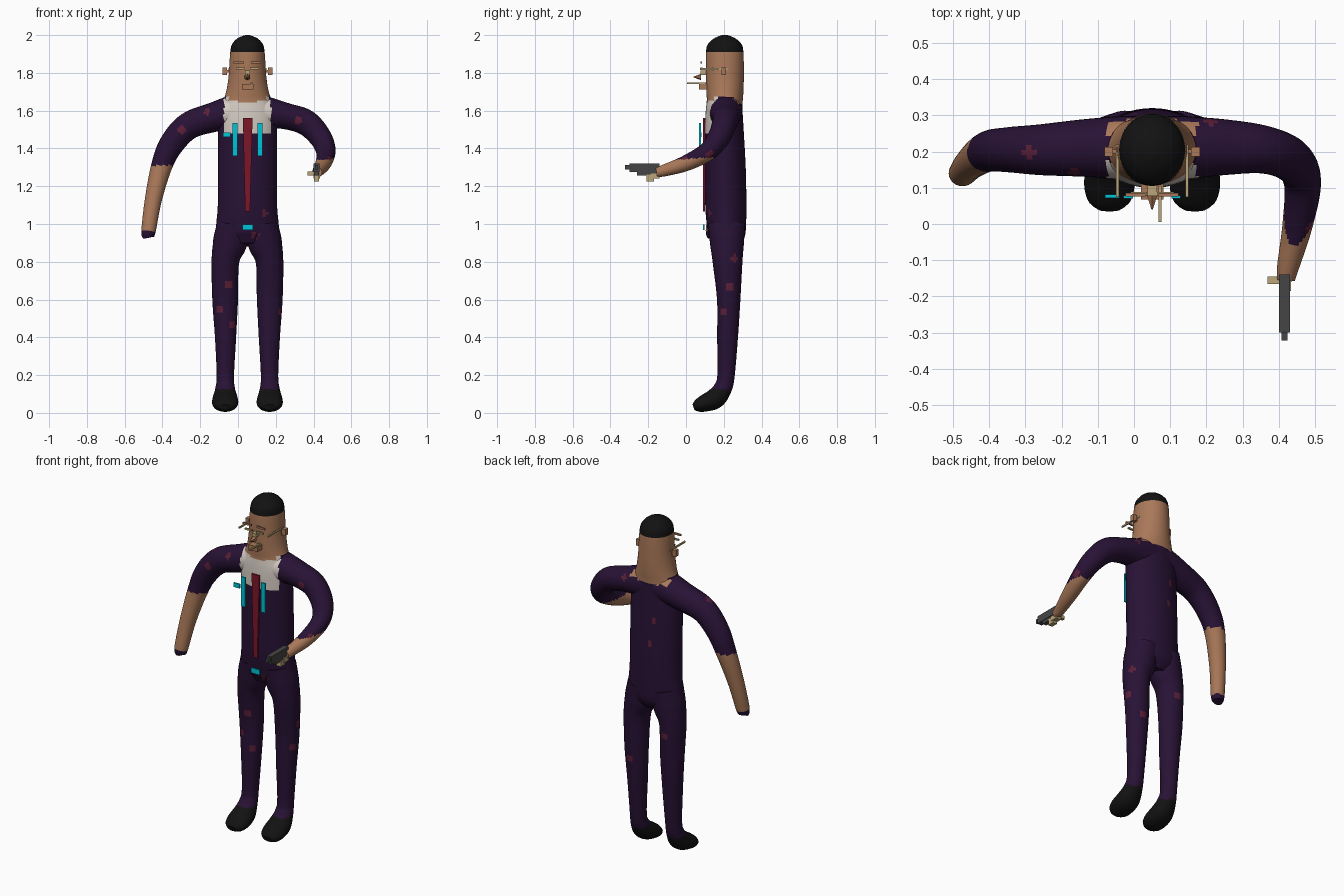
import bpy, bmesh, math
from mathutils import Vector

if "Cube" in bpy.data.objects:
    bpy.data.objects.remove(bpy.data.objects["Cube"])

CX = 0.05  # symmetry line of the body

def mat(name, r, g, b):
    m = bpy.data.materials.new(name)
    m.diffuse_color = (r, g, b, 1)
    m.use_nodes = True
    m.node_tree.nodes["Principled BSDF"].inputs["Base Color"].default_value = m.diffuse_color
    return m

SUIT, SKIN, BLACK, SHIRT, STAIN, TIE, CYAN, GREY, TAN = range(9)
MATS = [mat("suit purple", .021, .006, .036), mat("skin", .40, .19, .10),
        mat("black", .006, .006, .006), mat("shirt white", .66, .60, .54),
        mat("stain red", .11, .014, .04), mat("tie red", .20, .008, .022),
        mat("cyan", .0, .55, .68), mat("gun grey", .06, .06, .06),
        mat("tan", .50, .38, .19)]

# stain spots, snapped to the nearest faces
SPOTS = [(-.165, .14, 1.585), (-.28, .20, 1.58), (-.30, .15, 1.50), (.15, .11, 1.06),
         (.085, .11, .93), (-.04, .14, .675), (-.10, .16, .545), (-.015, .17, .47),
         (.24, .27, .81), (.24, .235, .67), (.23, .195, .53), (.475, 0, 1.34),
         (.32, .14, 1.55), (.50, .12, 1.37), (0, .31, 1.42), (.02, .32, 1.28),
         (.21, .28, 1.61), (-.06, .29, .75), (.17, .29, .55)]

def finish(bm, name, smooth=True):
    me = bpy.data.meshes.new(name)
    bm.to_mesh(me)
    bm.free()
    for m in MATS:
        me.materials.append(m)
    ob = bpy.data.objects.new(name, me)
    bpy.context.collection.objects.link(ob)
    if smooth:
        bpy.context.view_layer.objects.active = ob
        ob.select_set(True)
        bpy.ops.object.shade_smooth_by_angle(angle=math.radians(35))
        ob.select_set(False)
    return ob

def spline(keys, step):
    """Catmull-Rom through (x, y, z, ra, rb) keys."""
    out, n = [], len(keys)
    for i in range(n - 1):
        p = [keys[max(0, min(n - 1, i + k))] for k in (-1, 0, 1, 2)]
        cuts = max(2, round((Vector(p[2][:3]) - Vector(p[1][:3])).length / step))
        for j in range(cuts):
            t = j / cuts
            out.append([.5 * (2 * b + (c - a) * t + (2 * a - 5 * b + 4 * c - d) * t * t
                              + (3 * b - a - 3 * c + d) * t ** 3) for a, b, c, d in zip(*p)])
    return out + [list(keys[-1])]

def loft(name, keys, side, rule, sides=40, step=.012):
    """Tube of elliptical rings; rule(centre, normal) picks each face colour."""
    rings = spline(keys, step)
    pts = [Vector(r[:3]) for r in rings]
    u, bm, loops = Vector(side), bmesh.new(), []
    for i, r in enumerate(rings):
        t = (pts[min(i + 1, len(pts) - 1)] - pts[max(i - 1, 0)]).normalized()
        u = (u - t * u.dot(t)).normalized()
        v = t.cross(u)
        loops.append([bm.verts.new(pts[i] + u * r[3] * math.cos(a) + v * r[4] * math.sin(a))
                      for a in (2 * math.pi * k / sides for k in range(sides))])
    for a, b in zip(loops, loops[1:]):
        for k in range(sides):
            m = (k + 1) % sides
            bm.faces.new((a[k], a[m], b[m], b[k]))
    bm.faces.new(loops[0][::-1])
    bm.faces.new(loops[-1])
    bmesh.ops.recalc_face_normals(bm, faces=bm.faces)
    bm.normal_update()
    info = [(f, f.calc_center_median()) for f in bm.faces]
    for f, c in info:
        f.material_index = rule(c, f.normal)
    for s in SPOTS:
        s = Vector(s)
        near = min(info, key=lambda e: (e[1] - s).length)[1]
        if (near - s).length < .045:
            for f, c in info:
                if (c - near).length < .019 and f.material_index == SUIT:
                    f.material_index = STAIN
    return finish(bm, name)

def box(name, x, y, z, colour):
    bm = bmesh.new()
    bmesh.ops.create_cube(bm, size=1)
    for v in bm.verts:
        v.co = [(lo + hi) / 2 + c * (hi - lo) for c, (lo, hi) in zip(v.co, (x, y, z))]
    for f in bm.faces:
        f.material_index = colour
    return finish(bm, name, False)

def cone(name, loc, r1, r2, depth, axis, colour, sides=8):
    bm = bmesh.new()
    bmesh.ops.create_cone(bm, cap_ends=True, segments=sides, radius1=r1, radius2=r2, depth=depth)
    q = Vector((0, 0, 1)).rotation_difference(Vector(axis))
    for v in bm.verts:
        v.co = q @ v.co + Vector(loc)
    for f in bm.faces:
        f.material_index = colour
    return finish(bm, name)

# colour rules
def upper(c, n):
    dx = abs(c.x - CX)
    if c.z > 1.915:
        return BLACK
    neck = 1.64 + .16 * dx if c.y < .15 else (1.675 if c.y < .25 else 1.635)
    if c.z > neck and dx < .125:
        return SKIN
    if c.y < .17 and dx < .125 and c.z > 1.475:
        return SHIRT
    return SUIT

def left_sleeve(c, n):
    return SKIN if .957 < c.z < 1.31 else upper(c, n)

def right_sleeve(c, n):
    h = c.z - (1.33 + .4 * c.y)
    return SKIN if c.x > .3 and c.y < .04 - 3 * h and c.y < .15 else upper(c, n)

def trouser(c, n):
    return BLACK if c.z < .125 - .25 * max(0, c.y - .2) else SUIT

# torso, neck and head in one tapering loft: z, half width, front y, back y
body = [(.89, .09, .14, .28), (.94, .165, .12, .312), (1.0, .165, .11, .318),
        (1.1, .157, .102, .320), (1.3, .156, .100, .316), (1.5, .157, .100, .305),
        (1.59, .155, .104, .30), (1.65, .130, .110, .30), (1.70, .113, .108, .304),
        (1.78, .100, .106, .306), (1.91, .091, .106, .304), (1.955, .080, .118, .292),
        (1.985, .050, .152, .258), (2.0, .012, .19, .22)]
loft("torso_and_head", [(CX, (f + b) / 2, z, w, (b - f) / 2) for z, w, f, b in body],
     (1, 0, 0), upper, sides=48)

# legs with shoes
leg = [(.075, .215, 1.0, .085, .098), (.093, .217, .90, .090, .09), (.117, .22, .80, .073, .079),
       (.118, .226, .60, .068, .062), (.116, .22, .40, .056, .055), (.117, .212, .20, .046, .046),
       (.118, .195, .13, .052, .048), (.118, .155, .077, .066, .054),
       (.118, .10, .052, .069, .046), (.118, .06, .037, .056, .033), (.118, .04, .030, .030, .016)]
for s, nm in ((-1, "left_leg"), (1, "right_leg")):
    loft(nm, [(CX + s * k[0],) + k[1:] for k in leg], (1, 0, 0), trouser, sides=32)

# hanging arm and raised arm
loft("hanging_arm", [(.03, .21, 1.60, .088, .088), (-.03, .21, 1.592, .088, .088),
                     (-.13, .21, 1.565, .080, .078), (-.26, .205, 1.520, .070, .072),
                     (-.35, .205, 1.425, .062, .066), (-.403, .20, 1.31, .056, .056),
                     (-.448, .17, 1.13, .045, .045), (-.474, .14, .96, .036, .038),
                     (-.476, .138, .932, .024, .030)], (0, 1, 0), left_sleeve, sides=32)
loft("raised_arm", [(.07, .21, 1.60, .088, .088), (.13, .21, 1.592, .088, .088),
                    (.25, .212, 1.572, .077, .070), (.36, .205, 1.537, .066, .068),
                    (.435, .175, 1.46, .060, .060), (.465, .115, 1.385, .050, .052),
                    (.452, .0, 1.322, .042, .042), (.425, -.12, 1.282, .031, .030),
                    (.42, -.155, 1.275, .026, .024)], (0, 1, 0), right_sleeve, sides=32)

# ears, spectacle arms, brows and eyes on both sides
for s, nm in ((-1, "left"), (1, "right")):
    def span(a, b):
        return tuple(sorted((CX + s * a, CX + s * b)))
    box(nm + "_ear", span(.108, .132), (.187, .213), (1.79, 1.828), SKIN)
    box(nm + "_ear_stem", span(.085, .110), (.194, .206), (1.803, 1.815), SKIN)
    box(nm + "_spectacle_arm", span(.092, .100), (.075, .22), (1.816, 1.825), TAN)
    box(nm + "_brow", span(.018, .073), (.076, .086), (1.850, 1.860), SKIN)
    box(nm + "_lens_bar", span(.014, .060), (.078, .088), (1.819, 1.828), TAN)
    # chest straps
    box(nm + "_strap", span(.053, .079), (.070, .079), (1.36, 1.535), CYAN)

# nose, mouth, cigarette
cone("nose", (CX, .06, 1.778), .017, .002, .04, (0, -1, 0), SKIN, 6)
box("nose_bridge", (.037, .063), (.078, .106), (1.79, 1.812), TAN)
box("mouth", (.02, .082), (.068, .11), (1.713, 1.742), SKIN)
box("cigarette", (.067, .076), (.005, .105), (1.741, 1.749), TAN)

# tie plate, pocket badge, buckle
tie = box("tie", (.026, .077), (.091, .0995), (1.065, 1.56), TIE)
for v in tie.data.vertices:
    if v.co.z < 1.3:
        v.co.x = CX + (v.co.x - CX) * .5
box("badge", (-.08, -.04), (.072, .081), (1.46, 1.485), CYAN)
box("buckle", (.025, .079), (.089, .098), (.968, .998), CYAN)

# pistol with tan fittings
box("pistol_slide", (.40, .431), (-.30, -.14), (1.275, 1.32), GREY)
box("pistol_muzzle", (.407, .424), (-.322, -.30), (1.289, 1.312), GREY)
box("pistol_frame", (.403, .428), (-.26, -.13), (1.256, 1.276), GREY)
box("pistol_grip", (.403, .430), (-.21, -.17), (1.226, 1.262), TAN)
box("trigger_guard", (.40, .434), (-.185, -.14), (1.24, 1.268), TAN)
box("thumb", (.368, .402), (-.165, -.145), (1.258, 1.277), TAN)
